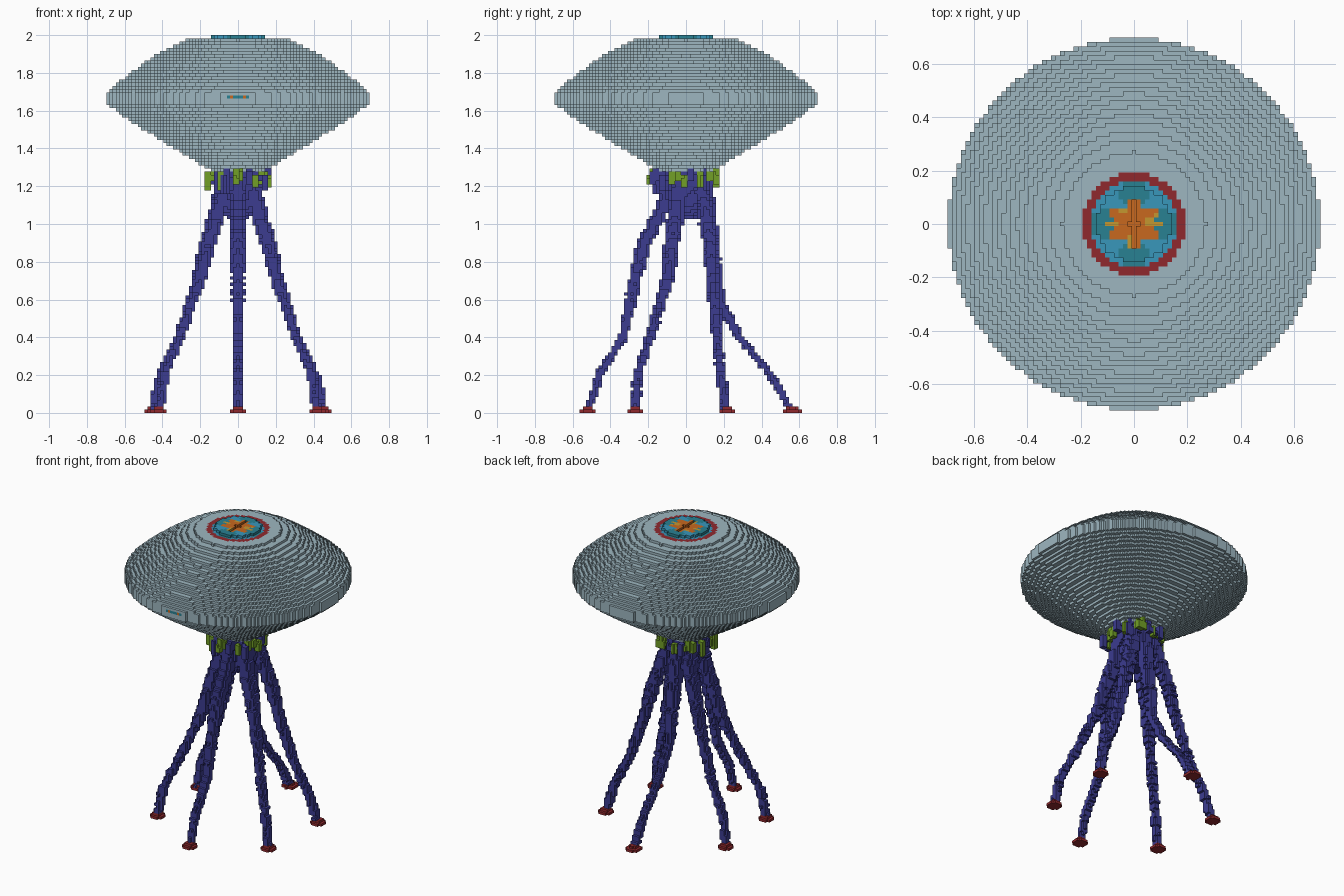
import bpy, math, random

random.seed(4)
V = 2 / 119          # edge of one building block
LAYERS = 119

if "Cube" in bpy.data.objects:
    bpy.data.objects.remove(bpy.data.objects["Cube"])


def material(name, rgb):
    m = bpy.data.materials.new(name)
    m.use_nodes = True
    m.diffuse_color = (*rgb, 1)
    m.node_tree.nodes["Principled BSDF"].inputs["Base Color"].default_value = (*rgb, 1)
    return m


PALETTE = {
    "pale grey blue": (0.34, 0.47, 0.53),
    "indigo": (0.045, 0.045, 0.28),
    "dark red": (0.28, 0.022, 0.027),
    "leaf green": (0.17, 0.35, 0.02),
    "teal": (0.022, 0.22, 0.29),
    "sky blue": (0.04, 0.31, 0.50),
    "orange": (0.58, 0.14, 0.013),
    "mustard": (0.55, 0.31, 0.03),
}
MATS = {n: material(n, c) for n, c in PALETTE.items()}


def interp(points, t):
    """Piecewise linear lookup; each point is (t, value, ...)."""
    if t <= points[0][0]:
        return points[0][1:]
    for a, b in zip(points, points[1:]):
        if t <= b[0]:
            f = (t - a[0]) / (b[0] - a[0])
            return tuple(p + (q - p) * f for p, q in zip(a[1:], b[1:]))
    return points[-1][1:]


def build(name, cells):
    """Skin a set of blocks {(i, j, k): colour} with its exposed square faces."""
    verts, faces, colours = {}, [], []
    names = sorted(set(cells.values()))
    for (i, j, k), colour in cells.items():
        for axis in range(3):
            u, w = (axis + 1) % 3, (axis + 2) % 3
            for side in (0, 1):
                n = [i, j, k]
                n[axis] += 2 * side - 1
                if tuple(n) in cells:
                    continue
                face = []
                for du, dw in ((0, 0), (1, 0), (1, 1), (0, 1)):
                    c = [i, j, k]
                    c[axis] += side
                    c[u] += du
                    c[w] += dw
                    face.append(verts.setdefault(tuple(c), len(verts)))
                faces.append(face if side else face[::-1])
                colours.append(names.index(colour))
    mesh = bpy.data.meshes.new(name)
    mesh.from_pydata([((x - .5) * V, (y - .5) * V, z * V) for x, y, z in verts], [], faces)
    for n in names:
        mesh.materials.append(MATS[n])
    mesh.polygons.foreach_set("material_index", colours)
    obj = bpy.data.objects.new(name, mesh)
    bpy.context.collection.objects.link(obj)
    return obj


def disc(cx, cy, r):
    """Block columns whose centre lies within r of a point."""
    for i in range(math.floor((cx - r) / V), math.ceil((cx + r) / V) + 1):
        for j in range(math.floor((cy - r) / V), math.ceil((cy + r) / V) + 1):
            if math.hypot(i * V - cx, j * V - cy) <= r:
                yield i, j


# Lens-shaped canopy, with a patterned rosette on its crown
CANOPY = [(1.27, .13), (1.30, .17), (1.40, .34), (1.50, .50), (1.58, .62), (1.635, .695),
          (1.70, .695), (1.75, .635), (1.80, .57), (1.86, .485), (1.925, .385),
          (1.96, .31), (1.978, .26), (1.992, .14)]


def crown_colour(x, y):
    r, a = math.hypot(x, y), math.atan2(y, x)
    if r > .165:
        return "dark red"
    if r < .082 + .018 * math.cos(6 * a + math.pi):
        return "mustard" if r > .05 and math.cos(3 * a - .5) > .8 else "orange"
    if r < .105 and math.cos(6 * a) > .7:
        return "mustard" if abs(y) < .03 else "sky blue"
    return "sky blue" if math.cos(4 * a + math.pi) > (.5 if r < .135 else -.3) else "teal"


canopy = {}
for k in range(int(1.27 / V), LAYERS):
    z = (k + .5) * V
    for i, j in disc(0, 0, interp(CANOPY, z)[0]):
        x, y = i * V, j * V
        colour = "pale grey blue"
        if k >= LAYERS - 3 and math.hypot(x, y) < .192:
            colour = crown_colour(x, y)
        if abs(z - 1.667) < V / 2 and y < -.67 and abs(i) < 4:   # small front slot
            colour = "orange" if abs(i) == 2 else "teal"
        canopy[i, j, k] = colour
# Narrow cross-shaped slit in the crown
for n in range(-5, 6):
    canopy.pop((0, n, LAYERS - 1), None)
for n in (-1, 1):
    canopy.pop((n, 0, LAYERS - 1), None)
build("canopy", canopy)

# Body under the canopy
BODY = [(1.02, .05), (1.06, .085), (1.10, .11), (1.20, .125), (1.29, .15)]
body = {}
for k in range(int(1.03 / V), int(1.30 / V)):
    for i, j in disc(0, 0, interp(BODY, (k + .5) * V)[0]):
        body[i, j, k] = "indigo"
build("body", body)

# Ragged fringe of hanging tufts around the body
fringe = {}
for n in range(26):
    a = 2 * math.pi * n / 26 + random.uniform(-.08, .08)
    reach = random.uniform(.15, .19)
    low, high = random.uniform(1.17, 1.24), random.uniform(1.27, 1.31)
    colour = "leaf green" if n % 5 not in (1, 3) else "indigo"
    for k in range(int(low / V), int(high / V)):
        r = reach - .25 * max(0, k * V - 1.24)
        for i, j in disc(r * math.cos(a), r * math.sin(a), .018):
            fringe[i, j, k] = colour
        for i, j in disc((r - .03) * math.cos(a), (r - .03) * math.sin(a), .018):
            if k * V > 1.215:
                fringe.setdefault((i, j, k), colour)
build("fringe", fringe)

# Six drooping legs: (height, x, y), each ending in a red foot
FRONT = [(0, 0, -.52), (.2, 0, -.46), (.4, 0, -.335), (.7, 0, -.27), (.9, 0, -.22),
         (1.1, 0, -.115), (1.25, 0, -.09)]
BACK = [(0, 0, .565), (.2, 0, .45), (.4, 0, .28), (.6, 0, .175), (1.0, 0, .125), (1.25, 0, .09)]
SIDE_FRONT = [(0, .42, -.27), (.2, .39, -.255), (.4, .31, -.19), (.7, .205, -.10),
              (.9, .155, -.075), (1.1, .095, -.05), (1.25, .07, -.04)]
SIDE_BACK = [(0, .455, .215), (.2, .41, .185), (.4, .31, .165), (.7, .215, .14),
             (.9, .165, .13), (1.1, .10, .10), (1.25, .07, .06)]


def mirrored(path):
    return [(z, -x, y) for z, x, y in path]


LEGS = {"front": FRONT, "back": BACK,
        "left_front": SIDE_FRONT, "right_front": mirrored(SIDE_FRONT),
        "left_back": SIDE_BACK, "right_back": mirrored(SIDE_BACK)}
THICKNESS = [(0, .022), (.4, .025), (.7, .031), (1.0, .042), (1.25, .045)]

for name, path in LEGS.items():
    leg, foot = {}, {}
    for k in range(1, int(1.25 / V)):
        z = (k + .5) * V
        x, y = interp(path, z)
        r = interp(THICKNESS, z)[0] + random.uniform(-.003, .006)
        for i, j in disc(x, y, r):
            leg[i, j, k] = "indigo"
    x, y = interp(path, 0)
    for k, r in ((0, .044), (1, .028)):
        for i, j in disc(x, y, r):
            foot[i, j, k] = "dark red"
            leg.pop((i, j, k), None)
    build(name + "_leg", leg)
    build(name + "_foot", foot)
